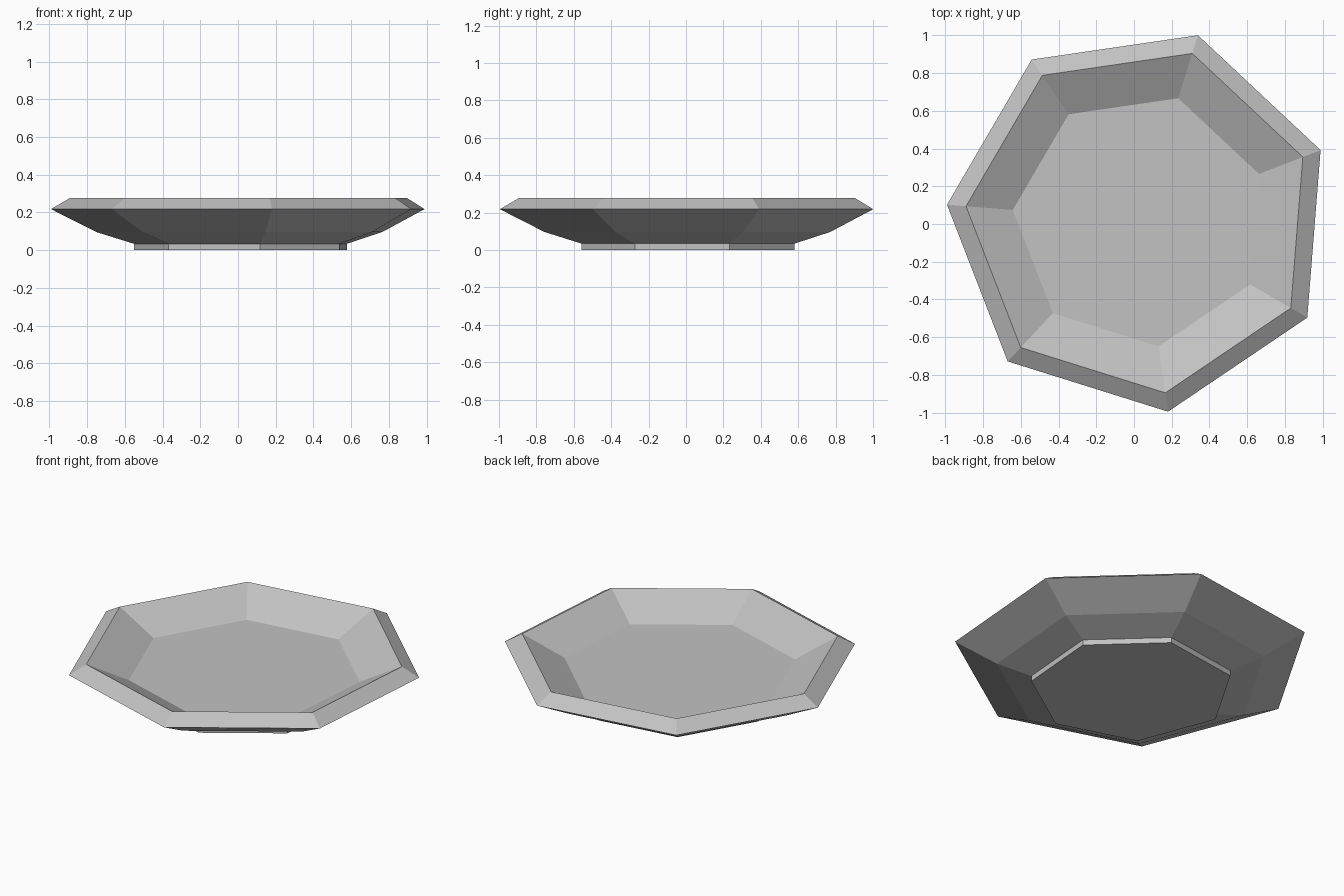
import bpy, bmesh, math

cube = bpy.data.objects.get("Cube")
if cube:
    bpy.data.objects.remove(cube, do_unlink=True)

SIDES = 7
START = math.radians(72.6)
CENTRE = (0.032, 0.021)

# Single plain grey
grey = bpy.data.materials.new("light grey")
grey.use_nodes = True
colour = (0.54, 0.54, 0.54, 1)
grey.diffuse_color = colour
grey.node_tree.nodes["Principled BSDF"].inputs["Base Color"].default_value = colour

# Profile as (radius, height): foot, underside, rim, inner floor
profile = [(0.585, 0), (0.585, 0.034), (0.785, 0.096),
           (1.027, 0.218), (0.926, 0.277), (0.677, 0.153)]


def ring(bm, radius, z):
    angles = [START + i * math.tau / SIDES for i in range(SIDES)]
    return [bm.verts.new((CENTRE[0] + radius * math.cos(a),
                          CENTRE[1] + radius * math.sin(a), z)) for a in angles]


# Seven-sided plate: stacked rings joined by flat faces
bm = bmesh.new()
rings = [ring(bm, r, z) for r, z in profile]
for low, high in zip(rings, rings[1:]):
    for i in range(SIDES):
        j = (i + 1) % SIDES
        bm.faces.new((low[i], low[j], high[j], high[i]))

# Foot base and eating surface
bm.faces.new(rings[0][::-1])
bm.faces.new(rings[-1])
bmesh.ops.recalc_face_normals(bm, faces=bm.faces)

mesh = bpy.data.meshes.new("plate")
bm.to_mesh(mesh)
bm.free()
mesh.materials.append(grey)
plate = bpy.data.objects.new("plate", mesh)
bpy.context.collection.objects.link(plate)
